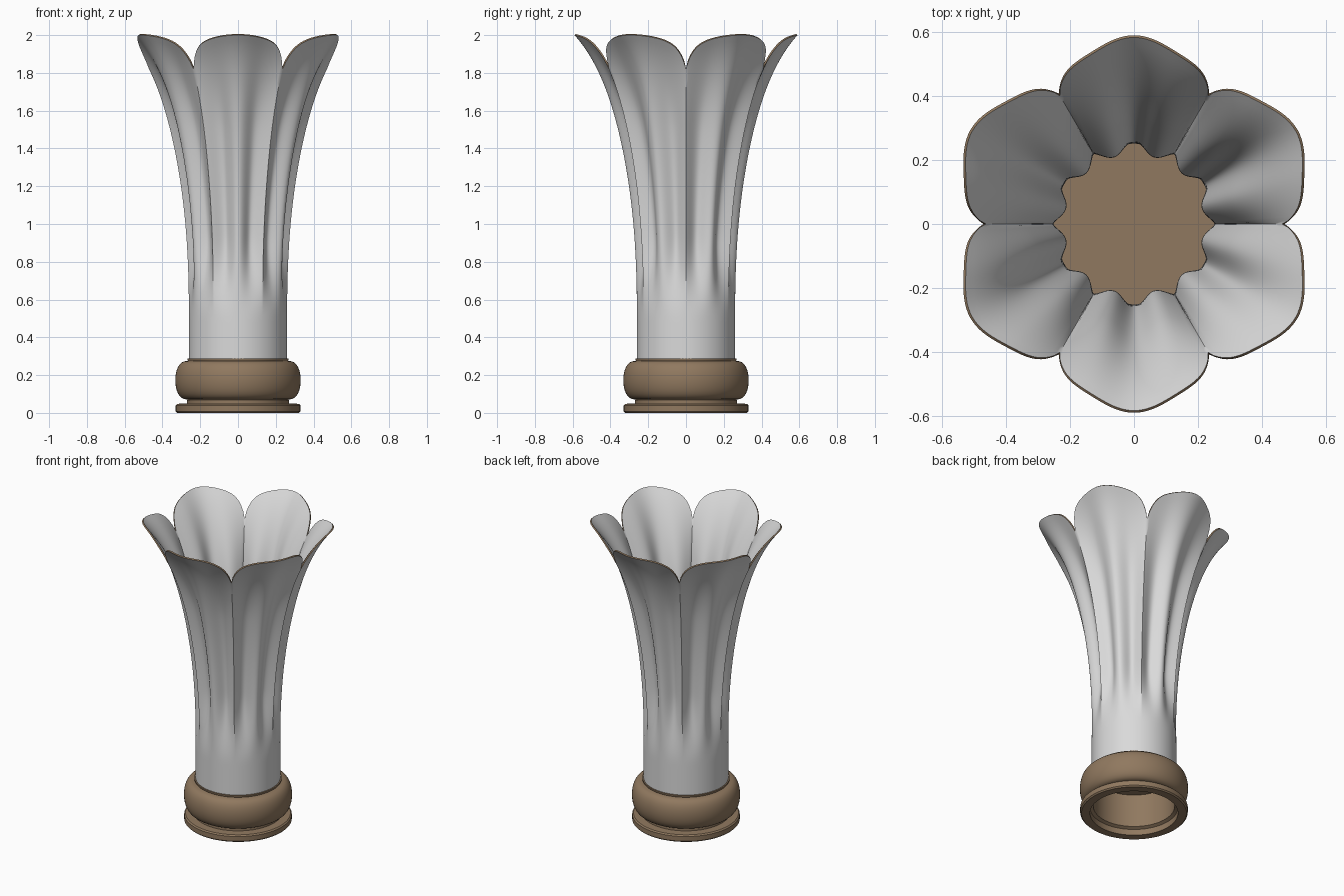
import bpy, bmesh, math

if "Cube" in bpy.data.objects:
    bpy.data.objects.remove(bpy.data.objects["Cube"])

def material(name, col):
    m = bpy.data.materials.new(name)
    m.diffuse_color = (*col, 1)
    m.use_nodes = True
    m.node_tree.nodes["Principled BSDF"].inputs["Base Color"].default_value = m.diffuse_color
    return m

white = material("soft white", (0.70, 0.70, 0.70))
brown = material("bronze brown", (0.28, 0.19, 0.115))

def finish(bm, name, mats, angle):
    me = bpy.data.meshes.new(name)
    bm.to_mesh(me)
    bm.free()
    ob = bpy.data.objects.new(name, me)
    bpy.context.collection.objects.link(ob)
    for m in mats:
        me.materials.append(m)
    bpy.ops.object.select_all(action='DESELECT')
    ob.select_set(True)
    bpy.context.view_layer.objects.active = ob
    bpy.ops.object.shade_smooth_by_angle(angle=math.radians(angle))
    return ob

def smooth(a, b, x):
    t = min(1, max(0, (x - a) / (b - a)))
    return t * t * (3 - 2 * t)

# flared six-petal cup
PER, ROWS, Z0 = 40, 56, 0.265

def radius(z, u):
    s = max(0, (z - 0.5) / 1.5)
    r = 0.26 + 0.26 * s ** 2.4 + 0.07 * s ** 10
    depth = 0.046 * smooth(0.5, 0.95, z) - 0.024 * smooth(1.5, 2.0, z)
    if u < 0.55:                       # rounded flute beside the petal's middle
        f = 0.5 - 0.5 * math.cos(math.pi * u / 0.55)
    else:                              # sharper fold where two petals meet
        f = math.cos(math.pi / 2 * (u - 0.55) / 0.45)
    return r - depth * f

bm = bmesh.new()
n = PER * 6
grid = []
for j in range(ROWS + 1):
    row = []
    for i in range(n):
        a = 2 * math.pi * i / n
        u = abs((i % PER) / PER * 2 - 1)   # 0 at petal middle, 1 at notch
        top = 2.0 - 0.08 * u ** 2 - 0.10 * u ** 8
        z = Z0 + (top - Z0) * j / ROWS
        r = radius(z, u)
        row.append(bm.verts.new((r * math.cos(a), r * math.sin(a), z)))
    grid.append(row)
for j in range(ROWS):
    for i in range(n):
        k = (i + 1) % n
        bm.faces.new((grid[j][i], grid[j][k], grid[j + 1][k], grid[j + 1][i]))
cup = finish(bm, "petal_cup", [white, brown], 50)
mod = cup.modifiers.new("thickness", 'SOLIDIFY')
mod.thickness = 0.009
mod.offset = -1
mod.material_offset_rim = 1
bpy.ops.object.modifier_apply(modifier=mod.name)
bpy.ops.object.shade_smooth_by_angle(angle=math.radians(50))

def lathe(name, profile, closed, steps=96):
    bm = bmesh.new()
    rings = [[bm.verts.new((r * math.cos(2 * math.pi * i / steps),
                            r * math.sin(2 * math.pi * i / steps), z))
              for i in range(steps)] for r, z in profile]
    for j in range(len(rings) if closed else len(rings) - 1):
        a, b = rings[j], rings[(j + 1) % len(rings)]
        for i in range(steps):
            k = (i + 1) % steps
            bm.faces.new((a[i], a[k], b[k], b[i]))
    bmesh.ops.recalc_face_normals(bm, faces=bm.faces)
    return finish(bm, name, [brown], 35)

# hollow base: foot ring, neck, rounded bulge, top lip
bulge = []
for i in range(17):
    t = -math.pi / 2 + math.pi * i / 16
    bulge.append((0.265 + 0.067 * max(0, math.cos(t)) ** 0.75, 0.173 + 0.102 * math.sin(t)))
lathe("base_collar",
      [(0.27, 0.0), (0.322, 0.0), (0.33, 0.008), (0.33, 0.04), (0.322, 0.048),
       (0.27, 0.05), (0.27, 0.068)] + bulge +
      [(0.268, 0.28), (0.268, 0.288), (0.25, 0.288), (0.25, 0.05), (0.27, 0.04)], True)

# disc closing the bottom of the cup
bm = bmesh.new()
bmesh.ops.create_cone(bm, cap_ends=True, segments=96, radius1=0.254, radius2=0.254, depth=0.012)
bmesh.ops.translate(bm, verts=bm.verts, vec=(0, 0, 0.278))
finish(bm, "cup_floor", [brown], 35)
